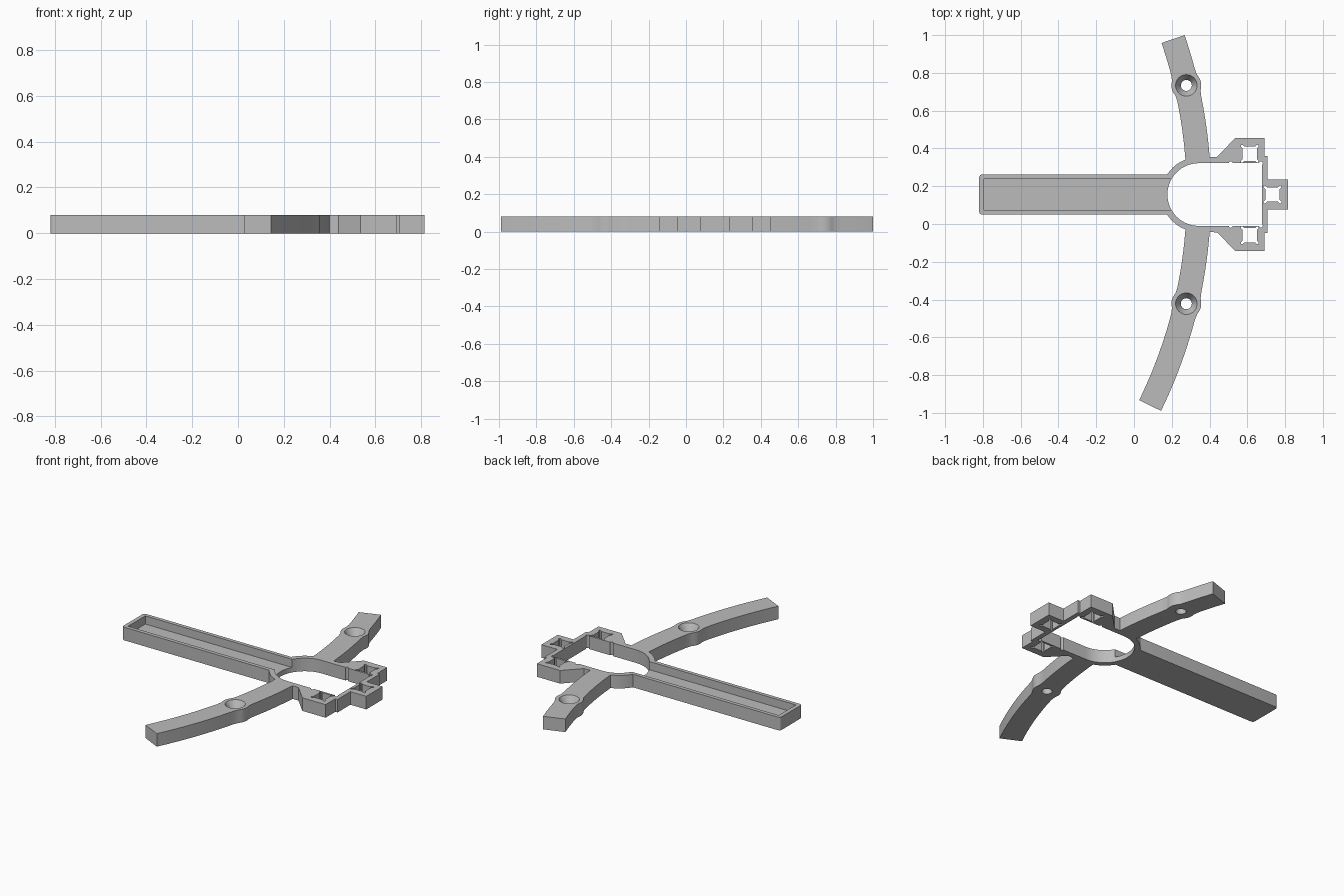
import bpy, bmesh, math

if "Cube" in bpy.data.objects:
    bpy.data.objects.remove(bpy.data.objects["Cube"])

H = 0.08      # plate height
MID = 0.156   # y of the symmetry axis

grey = bpy.data.materials.new("matte grey")
grey.use_nodes = True
grey.diffuse_color = (0.5, 0.5, 0.5, 1)
grey.node_tree.nodes["Principled BSDF"].inputs["Base Color"].default_value = (0.5, 0.5, 0.5, 1)


def loft(name, rings):
    """Solid from stacked rings of (x, y, z) points, capped at both ends."""
    bm = bmesh.new()
    loops = [[bm.verts.new(p) for p in ring] for ring in rings]
    n = len(loops[0])
    for a, b in zip(loops, loops[1:]):
        for i in range(n):
            j = (i + 1) % n
            bm.faces.new((a[i], a[j], b[j], b[i]))
    bm.faces.new(loops[0][::-1])
    bm.faces.new(loops[-1])
    bmesh.ops.recalc_face_normals(bm, faces=bm.faces)
    mesh = bpy.data.meshes.new(name)
    bm.to_mesh(mesh)
    bm.free()
    ob = bpy.data.objects.new(name, mesh)
    bpy.context.collection.objects.link(ob)
    mesh.materials.append(grey)
    return ob


def prism(name, pts, z0=0.0, z1=H):
    return loft(name, [[(x, y, z) for x, y in pts] for z in (z0, z1)])


def arc(cx, cy, r, a0, a1, n):
    return [(cx + r * math.cos(a0 + (a1 - a0) * i / n),
             cy + r * math.sin(a0 + (a1 - a0) * i / n)) for i in range(n + 1)]


def circle(cx, cy, r, n=32):
    return arc(cx, cy, r, 0, math.tau, n)[:-1]


def mirrored(half):
    """Close a half outline, given as offsets above the axis, by mirroring it."""
    return [(x, MID + y) for x, y in half] + [(x, MID - y) for x, y in reversed(half)]


def cut(ob, cutters):
    for c in cutters:
        mod = ob.modifiers.new("cut", "BOOLEAN")
        mod.operation = "DIFFERENCE"
        mod.solver = "EXACT"
        mod.object = c
        bpy.context.view_layer.objects.active = ob
        bpy.ops.object.modifier_apply(modifier=mod.name)


# Cutters: central opening, trough and corner reliefs
RING_X, R_IN, R_OUT = 0.343, 0.166, 0.198
LOW, HIGH = -0.05, H + 0.05
quarter = arc(RING_X, 0, R_IN, math.pi - 0.04, math.pi / 2, 16)
opening = prism("opening_cutter", mirrored(quarter + [(0.678, R_IN)]), LOW, HIGH)
trough = prism("trough_cutter", mirrored([(-0.795, 0.083), (0.3, 0.083)]), 0.03, HIGH)
reliefs = [prism("relief_cutter", circle(x, MID + s * R_IN, 0.01, 12), LOW, HIGH)
           for x in (0.512, 0.672) for s in (-1, 1)]


# Socket cutter: square with sides bowed inward and flared corners
def socket(cx, cy, r=0.047):
    pts = []
    for k in range(4):
        a = k * math.pi / 2
        for u, v in ((r, -r), (r, -0.8 * r), (0.8 * r, -0.6 * r), (0.8 * r, 0.6 * r), (r, 0.8 * r)):
            pts.append((cx + u * math.cos(a) - v * math.sin(a),
                        cy + u * math.sin(a) + v * math.cos(a)))
    return prism("socket_cutter", pts, LOW, HIGH)


sockets = [socket(0.613, MID + 0.216), socket(0.613, MID - 0.216), socket(0.733, MID)]

# Frame: rounded ring opening into the block with three sockets
outline = arc(RING_X, 0, R_OUT, math.pi - 0.04, math.pi / 2, 16) + [
    (0.44, 0.2), (0.535, 0.298), (0.692, 0.298), (0.692, 0.203),
    (0.707, 0.203), (0.707, 0.079), (0.814, 0.079)]
frame = prism("socket_frame", mirrored(outline))
cut(frame, [opening, trough] + sockets + reliefs)

# Long bar with rounded end corners and an open trough
bar = prism("trough_bar", mirrored(
    arc(-0.804, 0.09, 0.016, math.pi, math.pi / 2, 4) + [(0.2, 0.106)]))
cut(bar, [opening, trough])

# Curved arms: one large arc, bulging around a countersunk screw hole
ARC_X, ARC_R, HALF_W = -2.2, 2.5435, 0.0645
BOSS_A, BOSS_R = 0.2292, 0.079


def half_width(a):
    s = abs(a - BOSS_A) * ARC_R
    if s > 0.075:
        return HALF_W
    if s < 0.04:
        return math.sqrt(BOSS_R ** 2 - s ** 2)
    edge = math.sqrt(BOSS_R ** 2 - 0.04 ** 2)
    return HALF_W + (edge - HALF_W) * (0.075 - s) / 0.035


def arm(name, side, end):
    start, steps = 0.071, 60
    angles = [start + (end - start) * i / steps for i in range(steps + 1)]

    def at(a, r):
        return ARC_X + r * math.cos(a), MID + side * r * math.sin(a)

    pts = [at(a, ARC_R + half_width(a)) for a in angles]
    pts += [at(a, ARC_R - half_width(a)) for a in reversed(angles)]
    ob = prism(name, pts)
    # Straight bore widening into a cone at the top
    hx, hy = at(BOSS_A, ARC_R)
    bore = loft("bore_cutter", [[(x, y, z) for x, y in circle(hx, hy, r)]
                for r, z in ((0.029, LOW), (0.029, 0.035), (0.057, H), (0.057, HIGH))])
    cut(ob, [bore])
    bpy.data.objects.remove(bore)
    return ob


arms = [arm("short_arm", 1, 0.3295), arm("long_arm", -1, 0.4546)]

# Remove the cutters, smooth the curved walls
for c in [opening, trough] + sockets + reliefs:
    bpy.data.objects.remove(c)
for ob in [frame, bar] + arms:
    bpy.ops.object.select_all(action="DESELECT")
    ob.select_set(True)
    bpy.context.view_layer.objects.active = ob
    bpy.ops.object.shade_smooth_by_angle(angle=math.radians(25))
